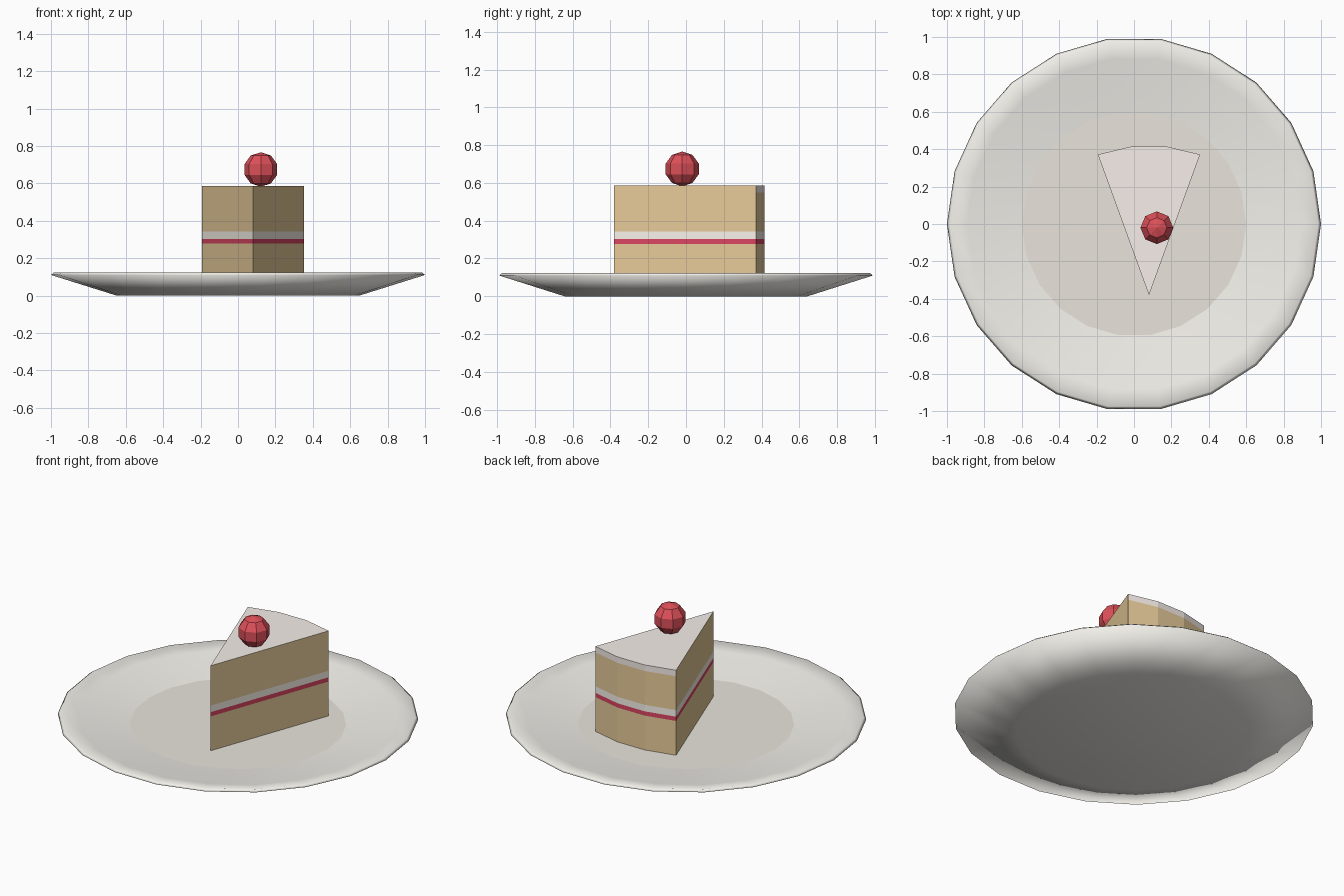
import bpy, bmesh
from math import sin, cos, pi, radians

if "Cube" in bpy.data.objects:
    bpy.data.objects.remove(bpy.data.objects["Cube"])


def material(name, rgb):
    m = bpy.data.materials.new(name)
    m.diffuse_color = (*rgb, 1)
    m.use_nodes = True
    m.node_tree.nodes["Principled BSDF"].inputs["Base Color"].default_value = m.diffuse_color
    return m


CHINA = material("china", (0.90, 0.88, 0.83))
WELL = material("well", (0.82, 0.78, 0.72))
SPONGE = material("sponge", (0.80, 0.60, 0.32))
JAM = material("jam", (0.70, 0.06, 0.12))
CREAM = material("cream", (0.95, 0.90, 0.83))
ICING = material("icing", (0.93, 0.86, 0.82))
BERRY = material("berry", (0.72, 0.08, 0.10))


def finish(bm, name, *mats):
    bmesh.ops.recalc_face_normals(bm, faces=bm.faces)
    me = bpy.data.meshes.new(name)
    bm.to_mesh(me)
    bm.free()
    for m in mats:
        me.materials.append(m)
    ob = bpy.data.objects.new(name, me)
    bpy.context.collection.objects.link(ob)
    return ob


def lathe(profile, n):
    """Closed solid: profile (r, z) from the bottom ring to the top ring, capped."""
    bm = bmesh.new()
    rings = [[bm.verts.new((r * cos(2 * pi * i / n), r * sin(2 * pi * i / n), z))
              for i in range(n)] for r, z in profile]
    for a, b in zip(rings, rings[1:]):
        for i in range(n):
            j = (i + 1) % n
            bm.faces.new((a[i], a[j], b[j], b[i]))
    bm.faces.new(rings[0][::-1])
    bm.faces.new(rings[-1])
    return bm


# Plate: 22-sided dish with a thin rolled rim and a flat tinted well
bm = lathe([(0.65, 0), (1.0, 0.11), (0.985, 0.122), (0.89, 0.106), (0.60, 0.067)], 22)
for f in bm.faces:
    f.smooth = True
bm.faces.ensure_lookup_table()
bm.faces[len(bm.faces) - 1].material_index = 1
bm.faces[len(bm.faces) - 1].smooth = False
finish(bm, "plate", CHINA, WELL)

# Wedge outline: tip at the front, three-segment arc at the back
TIP = (0.08, -0.38)
OUTLINE = [TIP] + [(TIP[0] + 0.8 * sin(radians(a)), TIP[1] + 0.8 * cos(radians(a)))
                   for a in (20, 20 / 3, -20 / 3, -20)]


def wedge(name, z0, z1, mat, cut_mat=None):
    """Slice layer; the two cut sides may use another material."""
    bm = bmesh.new()
    lo = [bm.verts.new((x, y, z0)) for x, y in OUTLINE]
    hi = [bm.verts.new((x, y, z1)) for x, y in OUTLINE]
    bm.faces.new(lo[::-1])
    bm.faces.new(hi)
    for i in range(5):
        j = (i + 1) % 5
        f = bm.faces.new((lo[i], lo[j], hi[j], hi[i]))
        f.material_index = 1 if i in (0, 4) else 0
    finish(bm, name, mat, cut_mat or mat)


# Cake layers, with icing over the top and the outer rim
wedge("bottom_sponge", 0.067, 0.277, SPONGE)
wedge("jam_layer", 0.277, 0.303, JAM)
wedge("cream_layer", 0.303, 0.343, CREAM)
wedge("top_sponge", 0.343, 0.55, SPONGE)
wedge("icing", 0.55, 0.587, ICING, SPONGE)

# Berry: faceted ball resting on the icing
bm = bmesh.new()
bmesh.ops.create_uvsphere(bm, u_segments=8, v_segments=5, radius=0.092)
berry = finish(bm, "berry", BERRY)
berry.location = (0.122, -0.02, 0.674)
